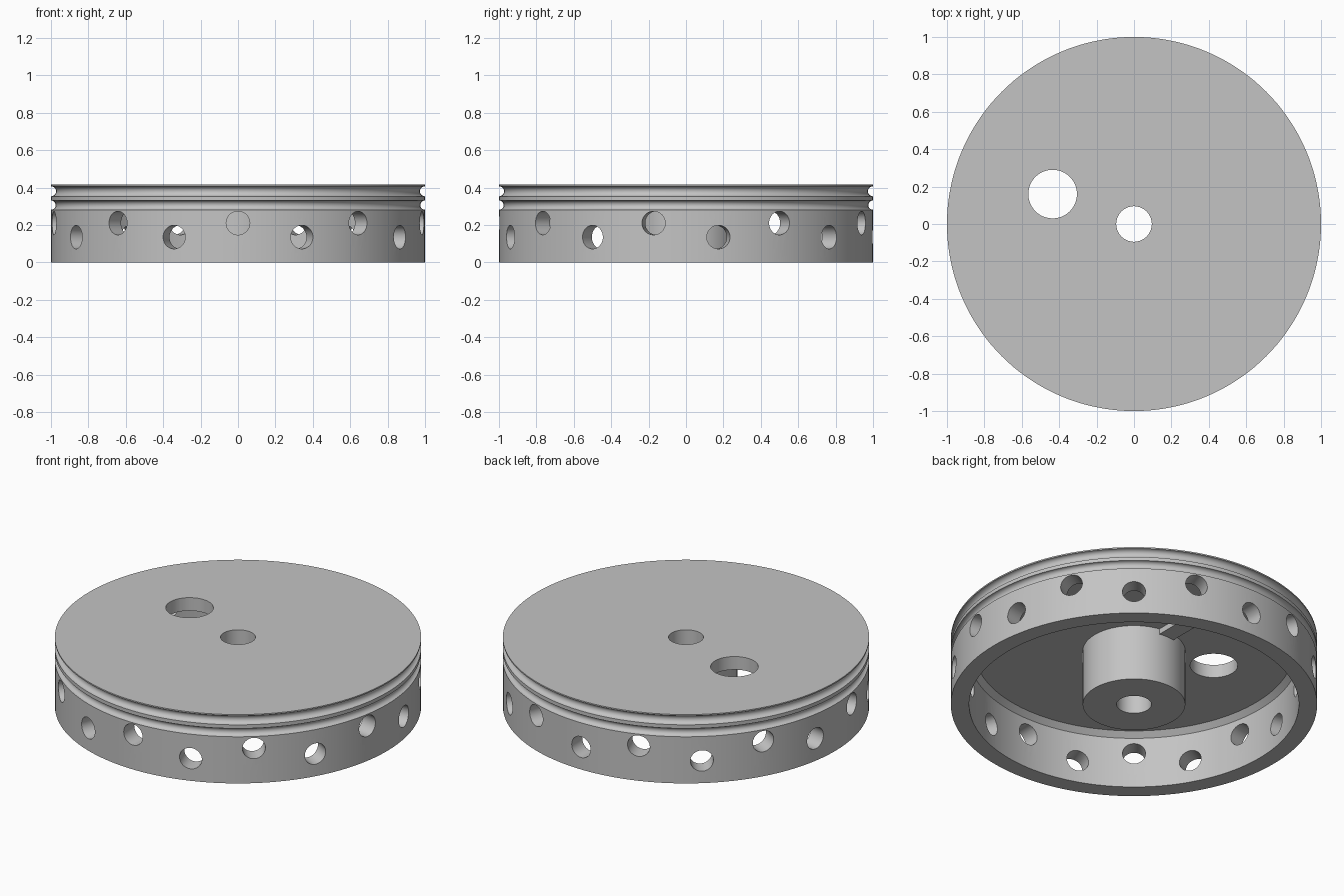
import bpy, bmesh, math
from mathutils import Matrix

if "Cube" in bpy.data.objects:
    bpy.data.objects.remove(bpy.data.objects["Cube"])

HEIGHT = 0.415
PLATE_Z = 0.336

grey = bpy.data.materials.new("plain grey")
grey.use_nodes = True
colour = (0.55, 0.55, 0.55, 1)
grey.diffuse_color = colour
grey.node_tree.nodes["Principled BSDF"].inputs["Base Color"].default_value = colour


def make_object(name, bm):
    bmesh.ops.recalc_face_normals(bm, faces=bm.faces)
    mesh = bpy.data.meshes.new(name)
    bm.to_mesh(mesh)
    bm.free()
    obj = bpy.data.objects.new(name, mesh)
    bpy.context.collection.objects.link(obj)
    mesh.materials.append(grey)
    return obj


def groove(z, r, steps=10):
    """Half-round groove in the outer wall, from bottom to top."""
    angles = [math.pi * i / steps for i in range(steps + 1)]
    return [(1 - r * math.sin(a), z - r * math.cos(a)) for a in angles]


def lathe(name, profile, segments=144):
    bm = bmesh.new()
    verts = [bm.verts.new((r, 0, z)) for r, z in profile]
    edges = [bm.edges.new((a, b)) for a, b in zip(verts, verts[1:] + verts[:1])]
    bmesh.ops.spin(bm, geom=verts + edges, cent=(0, 0, 0), axis=(0, 0, 1),
                   angle=math.tau, steps=segments, use_merge=True)
    bmesh.ops.remove_doubles(bm, verts=bm.verts, dist=1e-5)
    return make_object(name, bm)


def add_cylinder(bm, radius, depth, matrix):
    bmesh.ops.create_cone(bm, cap_ends=True, segments=48, radius1=radius,
                          radius2=radius, depth=depth, matrix=matrix)


# Hollow drum with central hub, bore and two rim grooves
profile = [(0.095, 0), (0.28, 0), (0.28, PLATE_Z), (0.87, PLATE_Z),
           (0.9, 0.306), (0.9, 0), (1, 0)]
profile += groove(0.306, 0.025) + groove(0.38, 0.027)
profile += [(1, HEIGHT), (0.095, HEIGHT)]
drum = lathe("drum_body", profile)

# Cutters: ring of staggered side holes and one hole in the top plate
bm = bmesh.new()
for i in range(18):
    z = 0.135 if i % 2 else 0.21
    turn = Matrix.Rotation(math.radians(20 * i), 4, 'Z')
    lay_down = Matrix.Rotation(math.radians(90), 4, 'X')
    add_cylinder(bm, 0.063, 0.3, turn @ Matrix.Translation((0, -0.95, z)) @ lay_down)
add_cylinder(bm, 0.13, 0.3, Matrix.Translation((-0.435, 0.16, HEIGHT)))
cutter = make_object("hole_cutter", bm)
cutter.hide_render = True

cut = drum.modifiers.new("holes", 'BOOLEAN')
cut.operation = 'DIFFERENCE'
cut.solver = 'EXACT'
cut.object = cutter
bpy.context.view_layer.objects.active = drum
drum.select_set(True)
bpy.ops.object.modifier_apply(modifier=cut.name)
bpy.data.objects.remove(cutter)
bpy.ops.object.shade_smooth_by_angle(angle=math.radians(30))

# Shallow rib under the plate, from the hub to the back wall
bm = bmesh.new()
bmesh.ops.create_cube(bm, size=1, matrix=Matrix.Translation((0, 0.585, 0.323))
                      @ Matrix.Diagonal((0.1, 0.65, 0.04, 1)))
make_object("underside_rib", bm)
